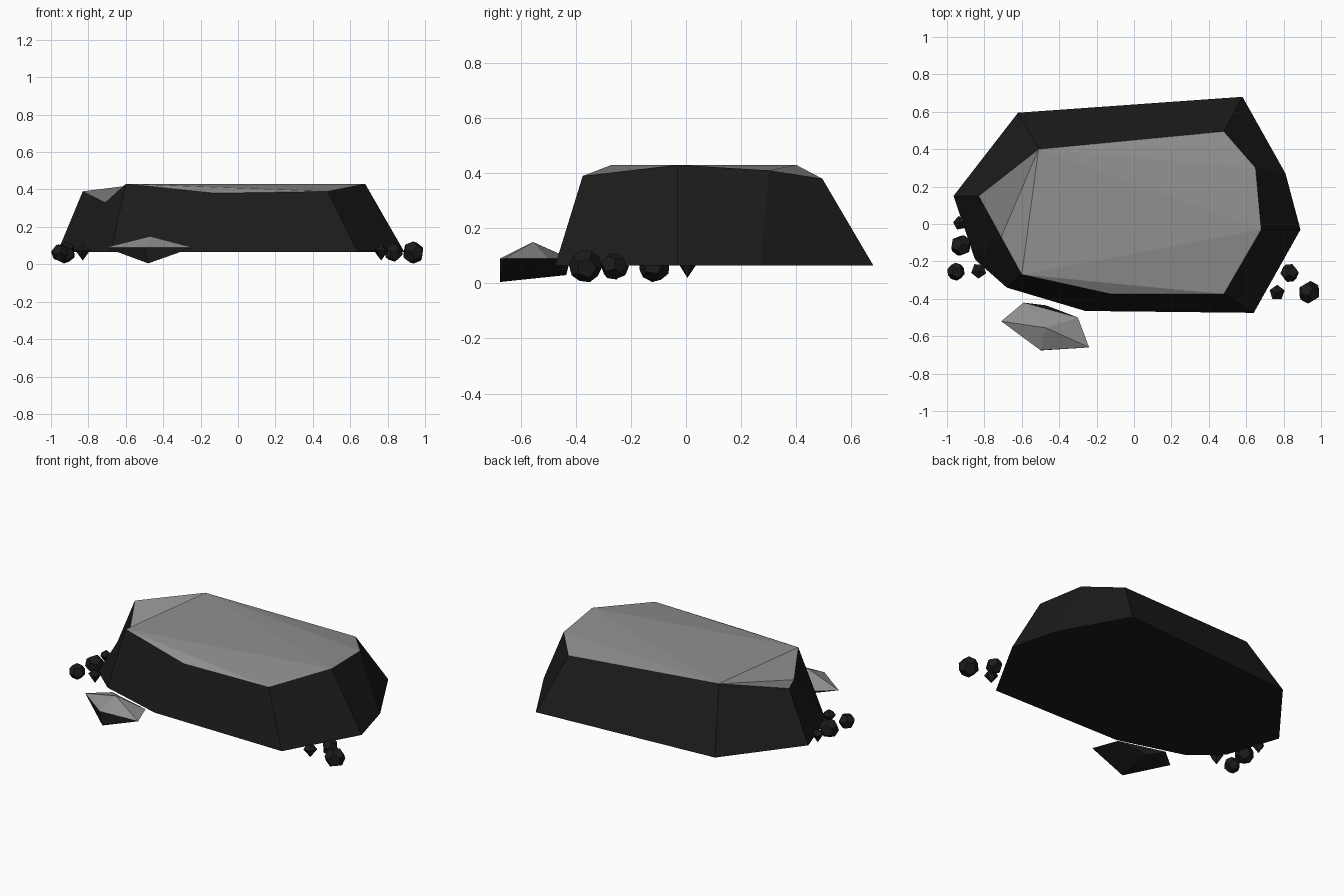
import bpy, bmesh, math
from mathutils import Vector, Euler

if "Cube" in bpy.data.objects:
    bpy.data.objects.remove(bpy.data.objects["Cube"])

def material(name, v):
    m = bpy.data.materials.new(name)
    m.diffuse_color = (v, v, v, 1)
    m.use_nodes = True
    m.node_tree.nodes["Principled BSDF"].inputs["Base Color"].default_value = m.diffuse_color
    return m

DARK = material("dark_stone", 0.011)
PALE = material("pale_stone", 0.28)

def finish(bm, name, pale_tops=False):
    bmesh.ops.recalc_face_normals(bm, faces=bm.faces)
    bm.normal_update()
    me = bpy.data.meshes.new(name)
    bm.to_mesh(me)
    bm.free()
    me.materials.append(DARK)
    # upward faces get the pale stone
    if pale_tops:
        me.materials.append(PALE)
        for p in me.polygons:
            p.material_index = 1 if p.normal.z > 0.7 else 0
    ob = bpy.data.objects.new(name, me)
    bpy.context.collection.objects.link(ob)
    return ob

def hull(bm, points):
    vs = [bm.verts.new(p) for p in points]
    bmesh.ops.convex_hull(bm, input=vs)
    bmesh.ops.dissolve_limit(bm, angle_limit=math.radians(1), verts=bm.verts, edges=bm.edges)

# main slab: base outline lofted to an uneven top outline
base = [(-.62, .595), (-.965, .15), (-.85, -.19), (-.68, -.34), (-.26, -.465),
        (.64, -.475), (.89, -.03), (.81, .27), (.58, .68)]
top = [(-.51, .40, .43), (-.83, .15, .39), (-.71, -.07, .33), (-.60, -.27, .43),
       (-.12, -.375, .38), (.48, -.375, .39), (.68, -.03, .43), (.65, .30, .41),
       (.48, .495, .38)]
bm = bmesh.new()
b = [bm.verts.new((x, y, .065)) for x, y in base]
t = [bm.verts.new(p) for p in top]
bm.faces.new(b[::-1])
for i in range(9):
    j = (i + 1) % 9
    bm.faces.new((b[i], b[j], t[j], t[i]))
for ids in ((0, 1, 2), (0, 2, 3), (0, 3, 6), (3, 4, 5), (3, 5, 6), (0, 6, 7), (0, 7, 8)):
    bm.faces.new([t[i] for i in ids])
finish(bm, "main_slab", True)

# flat shard lying at the front
bm = bmesh.new()
hull(bm, [(-.71, -.52, .09), (-.59, -.42, .09), (-.30, -.50, .09), (-.24, -.66, .09),
          (-.50, -.675, .09), (-.47, -.555, .15), (-.48, -.675, .005), (-.47, -.435, .03)])
finish(bm, "shard", True)

# twelve-sided pebbles
def pebble(name, loc, r, rot):
    ico = bmesh.new()
    bmesh.ops.create_icosphere(ico, subdivisions=1, radius=1)
    pts = [f.calc_center_median().normalized() * r for f in ico.faces]
    ico.free()
    e = Euler(rot).to_matrix()
    bm = bmesh.new()
    hull(bm, [e @ p + Vector(loc) for p in pts])
    finish(bm, name)

# five-sided pointed chips
def chip(name, loc, r, turn):
    bm = bmesh.new()
    ring = [Vector((r * math.cos(turn + k * math.tau / 5),
                    r * math.sin(turn + k * math.tau / 5), 0)) for k in range(5)]
    pts = ring + [Vector((0, 0, .03)), Vector((0, 0, -.055))]
    hull(bm, [p + Vector(loc) for p in pts])
    finish(bm, name)

pebble("pebble_left_front", (-.952, -.255, .062), .048, (.2, .1, .4))
pebble("pebble_left_mid", (-.925, -.115, .062), .058, (.5, .3, .1))
pebble("pebble_right_large", (.937, -.365, .063), .061, (.3, .6, .2))
pebble("pebble_right_mid", (.832, -.262, .062), .05, (.1, .4, .7))
chip("chip_left_back", (-.93, .005, .075), .038, .5)
chip("chip_left", (-.83, -.25, .075), .042, .9)
chip("chip_right", (.765, -.367, .075), .042, .3)
